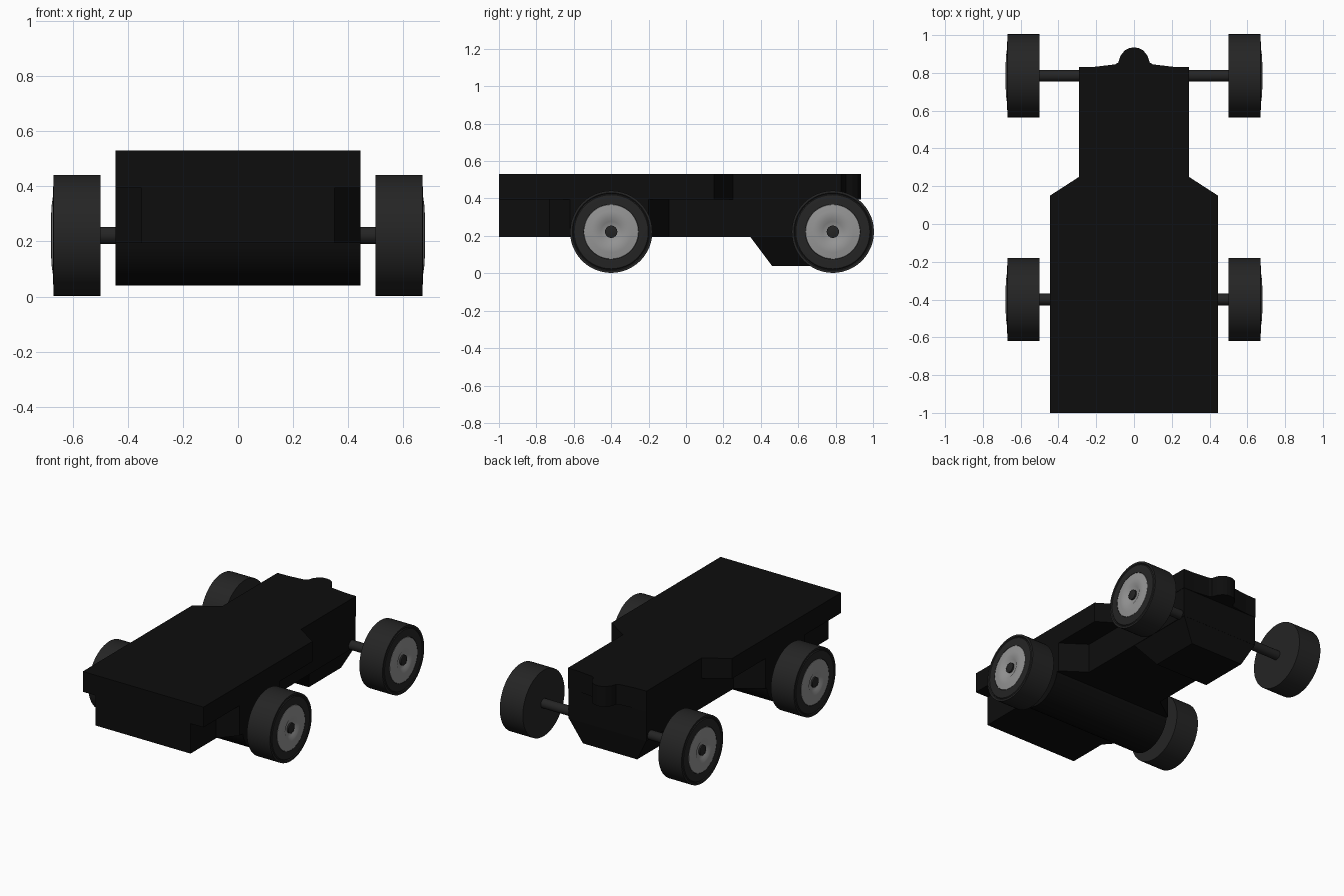
import bpy, bmesh, math
from mathutils import Matrix

if "Cube" in bpy.data.objects:
    bpy.data.objects.remove(bpy.data.objects["Cube"])


def material(name, v):
    m = bpy.data.materials.new(name)
    m.diffuse_color = (v, v, v, 1)
    m.use_nodes = True
    m.node_tree.nodes["Principled BSDF"].inputs["Base Color"].default_value = m.diffuse_color
    return m


BLACK = material("body_black", 0.004)
RUBBER = material("rubber", 0.018)
METAL = material("rim_metal", 0.3)


def finish(name, bm, mat, smooth=False):
    bmesh.ops.recalc_face_normals(bm, faces=bm.faces)
    me = bpy.data.meshes.new(name)
    bm.to_mesh(me)
    bm.free()
    ob = bpy.data.objects.new(name, me)
    bpy.context.collection.objects.link(ob)
    me.materials.append(mat)
    if smooth:
        bpy.ops.object.select_all(action='DESELECT')
        ob.select_set(True)
        bpy.context.view_layer.objects.active = ob
        bpy.ops.object.shade_smooth_by_angle(angle=math.radians(35))
    return ob


def mirrored(half):
    # right-hand outline, front to back, completed with its left-hand copy
    return half + [(-x, y) for x, y in reversed(half) if x > 0]


def loft(name, bottom, z0, top, z1):
    bm = bmesh.new()
    a = [bm.verts.new((x, y, z0)) for x, y in mirrored(bottom)]
    b = [bm.verts.new((x, y, z1)) for x, y in mirrored(top)]
    bm.faces.new(a)
    bm.faces.new(b)
    n = len(a)
    for i in range(n):
        j = (i + 1) % n
        bm.faces.new((a[i], a[j], b[j], b[i]))
    return finish(name, bm, BLACK)


def lathe(name, profile, centre, side, mat, seg=48):
    # profile of (x, radius) spun about the wheel axis
    bm = bmesh.new()
    pts = [bm.verts.new((x, 0, r)) for x, r in profile]
    edges = [bm.edges.new(p) for p in zip(pts, pts[1:])]
    bmesh.ops.spin(bm, geom=pts + edges, cent=(0, 0, 0), axis=(1, 0, 0),
                   angle=2 * math.pi, steps=seg)
    bmesh.ops.remove_doubles(bm, verts=bm.verts, dist=1e-5)
    bmesh.ops.transform(bm, verts=bm.verts,
                        matrix=Matrix.Translation((0, *centre)) @ Matrix.Diagonal((side, 1, 1, 1)))
    return finish(name, bm, mat, True)


# Top deck with waist taper and rounded rear hitch
deck = [(0.445, -1), (0.445, 0.15), (0.29, 0.25), (0.29, 0.83), (0.21, 0.832),
        (0.10, 0.845), (0.083, 0.855), (0.072, 0.89), (0.05, 0.918), (0.025, 0.931), (0, 0.935)]
loft("top_deck", deck, 0.395, deck, 0.53)

# Lower hull, widened around the front axle
hull = [(0.35, -1), (0.35, -0.73), (0.445, -0.62), (0.445, -0.2), (0.288, -0.09), (0.288, 0.828)]
loft("lower_hull", hull, 0.195, hull, 0.4)

# Tapered rear axle housing
loft("rear_housing", [(0.2, 0.46), (0.2, 0.80)], 0.04, [(0.288, 0.34), (0.288, 0.828)], 0.2)

# Round front axle housing
lathe("front_housing", [(-0.445, 0), (-0.445, 0.19), (0.445, 0.19), (0.445, 0)],
      (-0.40, 0.23), 1, BLACK)

# Axles and wheels
tyre = [(0.50, 0), (0.50, 0.22), (0.67, 0.22), (0.67, 0.208), (0.665, 0.203),
        (0.67, 0.198), (0.672, 0.165), (0.672, 0.147), (0.66, 0.146)]
rim = [(0.66, 0.147), (0.672, 0.145), (0.677, 0.11), (0.679, 0.073), (0.668, 0.055), (0.664, 0.03)]
hub = [(0.655, 0.033), (0.675, 0.033), (0.677, 0.028), (0.677, 0)]
for end, y in (("front", -0.40), ("rear", 0.785)):
    c = (y, 0.222)
    lathe(f"{end}_axle", [(-0.51, 0), (-0.51, 0.031), (0.51, 0.031), (0.51, 0)], c, 1, RUBBER, 24)
    for name, side in (("right", 1), ("left", -1)):
        lathe(f"{end}_{name}_tyre", tyre, c, side, RUBBER)
        lathe(f"{end}_{name}_rim", rim, c, side, METAL)
        lathe(f"{end}_{name}_hub", hub, c, side, RUBBER, 24)
